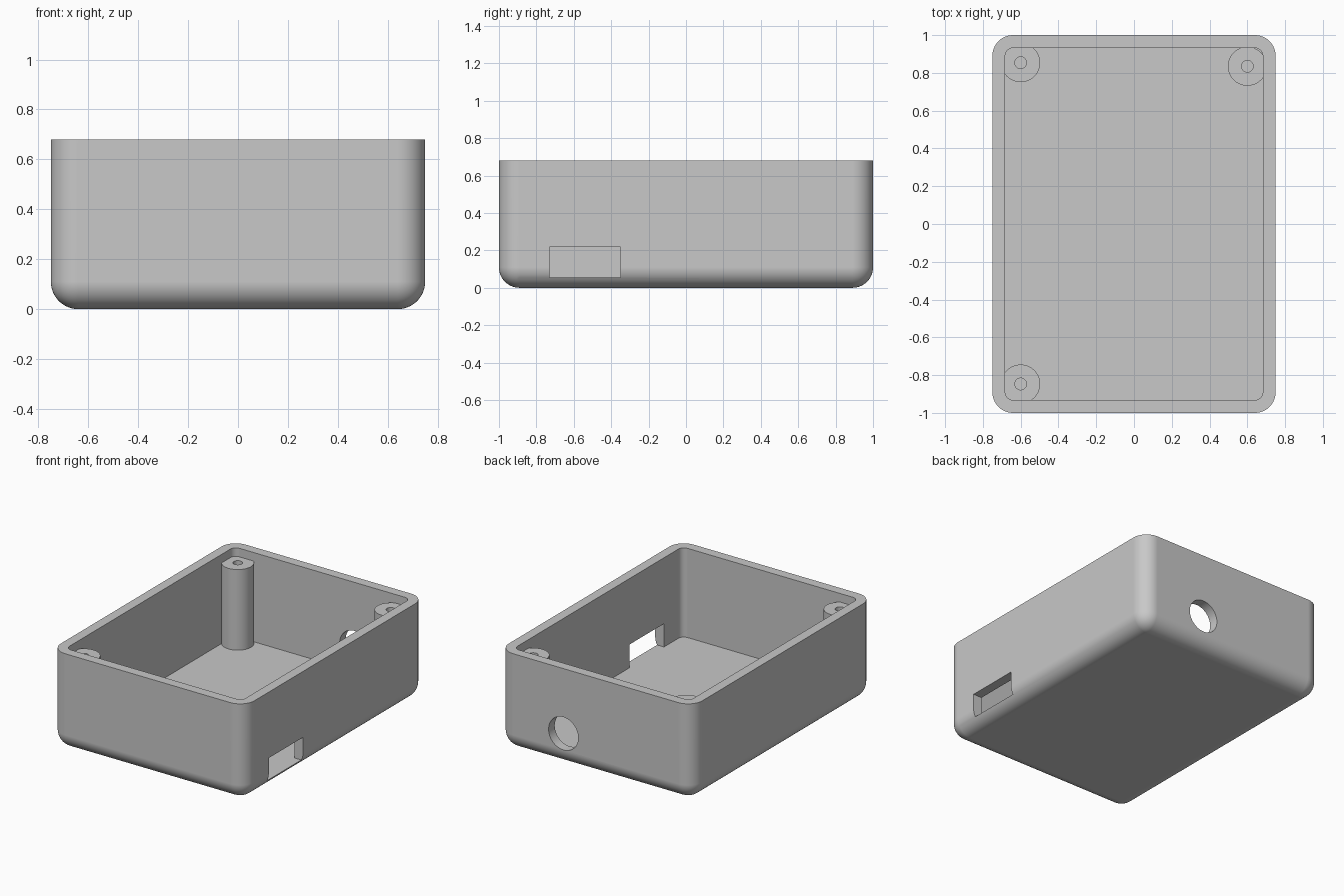
import bpy
import bmesh
import math
from mathutils import Matrix, Vector

if "Cube" in bpy.data.objects:
    bpy.data.objects.remove(bpy.data.objects["Cube"], do_unlink=True)

WIDTH, LENGTH, HEIGHT = 1.5, 2.0, 0.68
WALL, FLOOR, RADIUS = 0.068, 0.055, 0.11
POST_TOP, POST_RADIUS, SCREW_RADIUS = 0.62, 0.103, 0.031

grey = bpy.data.materials.new("grey_plastic")
grey.use_nodes = True
COLOUR = (0.58, 0.58, 0.58, 1)
grey.diffuse_color = COLOUR
grey.node_tree.nodes["Principled BSDF"].inputs["Base Color"].default_value = COLOUR


def make_object(name, bm):
    bmesh.ops.recalc_face_normals(bm, faces=bm.faces)
    mesh = bpy.data.meshes.new(name)
    bm.to_mesh(mesh)
    bm.free()
    mesh.materials.append(grey)
    obj = bpy.data.objects.new(name, mesh)
    bpy.context.collection.objects.link(obj)
    return obj


def box(name, low, high, radius=0, round_bottom=False):
    """Box between two corners, with rounded upright edges and optionally a rounded base."""
    low, high = Vector(low), Vector(high)
    bm = bmesh.new()
    place = Matrix.Translation((low + high) / 2) @ Matrix.Diagonal((*(high - low), 1))
    bmesh.ops.create_cube(bm, size=1, matrix=place)
    if radius:
        def rounded(edge):
            a, b = (v.co.z for v in edge.verts)
            return abs(a - b) > 0.01 or (round_bottom and max(a, b) < low.z + 0.01)
        bmesh.ops.bevel(bm, geom=[e for e in bm.edges if rounded(e)], offset=radius,
                        segments=12, profile=0.5, affect='EDGES')
    return make_object(name, bm)


def cylinder(name, radius, depth, centre, tilt=0):
    bm = bmesh.new()
    place = Matrix.Translation(centre) @ Matrix.Rotation(tilt, 4, 'X')
    bmesh.ops.create_cone(bm, cap_ends=True, segments=64, radius1=radius, radius2=radius,
                          depth=depth, matrix=place)
    return make_object(name, bm)


def select_only(obj):
    bpy.ops.object.select_all(action='DESELECT')
    obj.select_set(True)
    bpy.context.view_layer.objects.active = obj


def cut(target, cutter):
    """Subtract the cutter from the target, then discard it."""
    cutter.hide_render = True
    mod = target.modifiers.new("cut", 'BOOLEAN')
    mod.operation = 'DIFFERENCE'
    mod.solver = 'EXACT'
    mod.object = cutter
    select_only(target)
    bpy.ops.object.modifier_apply(modifier=mod.name)
    bpy.data.objects.remove(cutter, do_unlink=True)


def finish(obj):
    select_only(obj)
    bpy.ops.object.shade_smooth_by_angle(angle=math.radians(30))
    mod = obj.modifiers.new("even_shading", 'WEIGHTED_NORMAL')
    mod.keep_sharp = True


# Open-topped tray with rounded sides and base
x, y = WIDTH / 2, LENGTH / 2
tray = box("enclosure_tray", (-x, -y, 0), (x, y, HEIGHT), RADIUS, round_bottom=True)
cut(tray, box("cavity", (WALL - x, WALL - y, FLOOR), (x - WALL, y - WALL, HEIGHT + 0.2),
              RADIUS - WALL))

# Rectangular port in the left wall, flush with the floor
cut(tray, box("port_cutter", (x - WALL - 0.02, -0.73, FLOOR), (x + 0.1, -0.35, 0.218)))

# Round cable hole in the back wall
cut(tray, cylinder("cable_hole_cutter", 0.115, 0.3, (0.25, y, 0.225), math.pi / 2))
finish(tray)

# Three screw posts sunk slightly into the walls and floor
POSTS = {
    "screw_post_back_right": (-0.6, 0.854),
    "screw_post_back_left": (0.6, 0.835),
    "screw_post_front_right": (-0.6, -0.847),
}
for name, (px, py) in POSTS.items():
    base = FLOOR - 0.01
    post = cylinder(name, POST_RADIUS, POST_TOP - base, (px, py, (POST_TOP + base) / 2))
    cut(post, cylinder("screw_hole_cutter", SCREW_RADIUS, 0.6, (px, py, POST_TOP)))
    finish(post)
